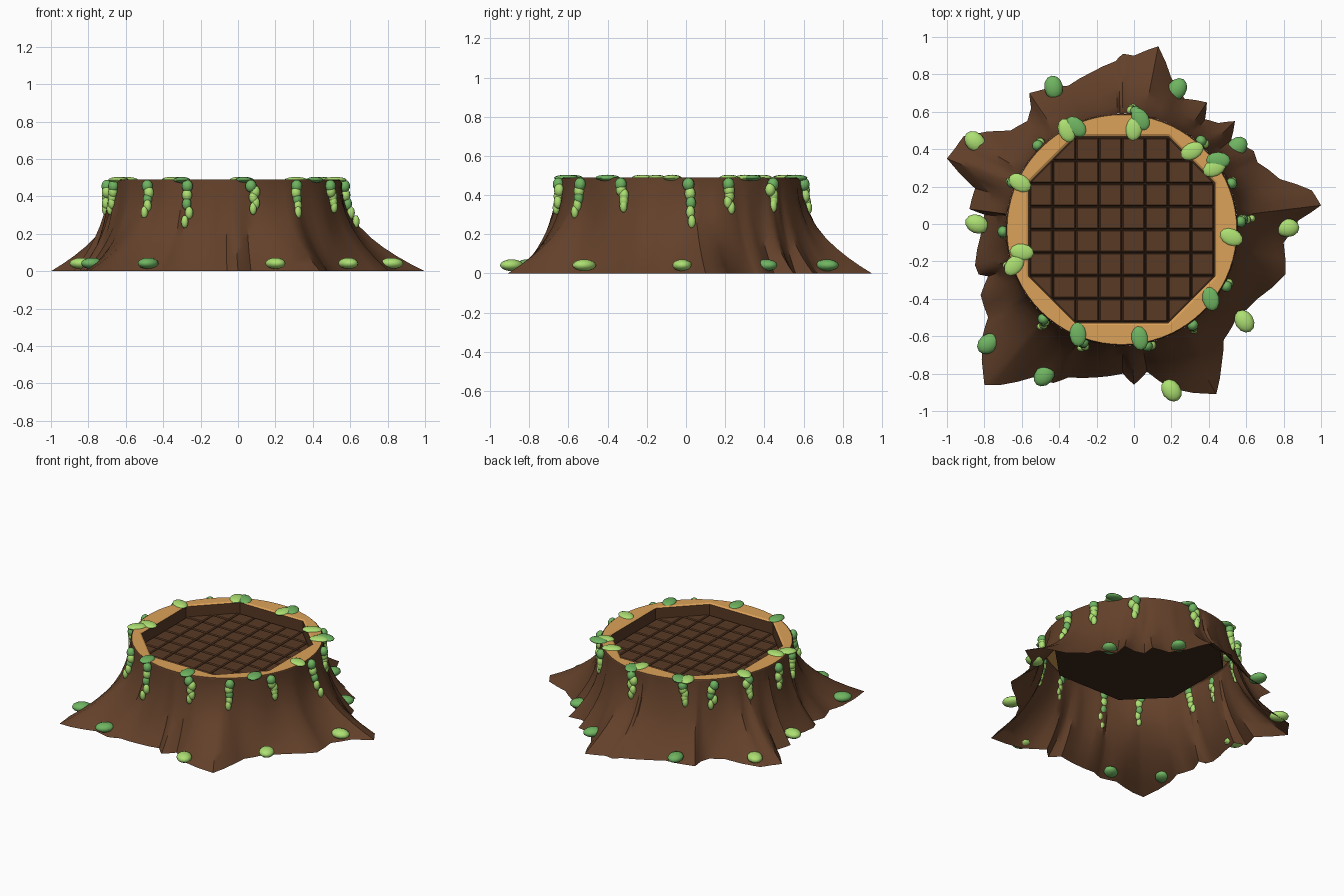
import bpy, bmesh, math, random
from mathutils import Matrix, Vector

if "Cube" in bpy.data.objects:
    bpy.data.objects.remove(bpy.data.objects["Cube"])

random.seed(4)
CX, CY = -0.065, -0.03          # trunk axis
TOP, R_TOP = 0.485, 0.62
CELL = 0.1232                   # floor tile pitch


def mat(name, r, g, b):
    m = bpy.data.materials.new(name)
    m.diffuse_color = (r, g, b, 1)
    m.use_nodes = True
    m.node_tree.nodes["Principled BSDF"].inputs["Base Color"].default_value = m.diffuse_color
    return m


BARK = mat("bark brown", 0.125, 0.052, 0.023)
WOOD = mat("cut wood tan", 0.72, 0.36, 0.10)
TILE = mat("tile brown", 0.10, 0.042, 0.018)
DARK = mat("gap dark brown", 0.045, 0.021, 0.010)
LIGHT = mat("light moss", 0.42, 0.75, 0.17)
GREEN = mat("dark moss", 0.16, 0.46, 0.12)


def finish(bm, name, mats, angle=None):
    me = bpy.data.meshes.new(name)
    bm.normal_update()
    bm.to_mesh(me)
    bm.free()
    ob = bpy.data.objects.new(name, me)
    bpy.context.collection.objects.link(ob)
    for m in mats:
        me.materials.append(m)
    if angle:
        bpy.ops.object.select_all(action='DESELECT')
        ob.select_set(True)
        bpy.context.view_layer.objects.active = ob
        bpy.ops.object.shade_smooth_by_angle(angle=math.radians(angle))
    return ob


def loft(rings, bm):
    """Join closed rings of points with quads."""
    vr = [[bm.verts.new(p) for p in ring] for ring in rings]
    n = len(vr[0])
    faces = []
    for a, b in zip(vr, vr[1:]):
        faces.append([bm.faces.new((a[i], a[(i + 1) % n], b[(i + 1) % n], b[i])) for i in range(n)])
    return vr, faces


# Outline of the roots on the ground
OUTLINE = [
    (1.0, .10), (.95, .18), (.78, .24), (.66, .33), (.64, .39), (.52, .45), (.54, .55), (.45, .54),
    (.38, .56), (.39, .65), (.27, .67), (.20, .78), (.13, .95), (0, .90), (-.06, .91), (-.10, .87),
    (-.23, .81), (-.35, .74), (-.56, .70), (-.55, .62), (-.57, .55), (-.66, .50), (-.91, .47),
    (-.96, .40), (-1.0, .35), (-.85, .19), (-.88, .08), (-.80, .05), (-.82, -.06), (-.85, -.22),
    (-.83, -.27), (-.78, -.28), (-.82, -.38), (-.78, -.50), (-.81, -.60), (-.80, -.86), (-.71, -.86),
    (-.54, -.82), (-.43, -.85), (-.35, -.82), (-.20, -.82), (-.06, -.80), (0, -.86), (.07, -.79),
    (.20, -.88), (.44, -.91), (.47, -.74), (.48, -.62), (.55, -.50), (.66, -.40), (.81, -.27),
    (.80, -.10), (.88, .02)]
polar = sorted((math.atan2(y - CY, x - CX) % math.tau, math.hypot(x - CX, y - CY)) for x, y in OUTLINE)


def root_radius(a):
    a %= math.tau
    pts = [(polar[-1][0] - math.tau, polar[-1][1])] + polar + [(polar[0][0] + math.tau, polar[0][1])]
    for (a0, r0), (a1, r1) in zip(pts, pts[1:]):
        if a0 <= a <= a1:
            return r0 + (r1 - r0) * (a - a0) / max(a1 - a0, 1e-6)


def at(a, r, z):
    return Vector((CX + r * math.cos(a), CY + r * math.sin(a), z))


def bark_point(a, z, out=0.0):
    f = max(0, 1 - z / TOP) ** 2.3
    return at(a, R_TOP + (root_radius(a) - R_TOP) * f + out, z)


# Bark skirt: open sheet flaring into roots
angles = []
for i, (a, r) in enumerate(polar):
    nxt = polar[(i + 1) % len(polar)][0] + (math.tau if i + 1 == len(polar) else 0)
    angles += [a, (a + nxt) / 2]
ripple = [random.uniform(-.004, .018) for _ in angles]
bm = bmesh.new()
levels = [0, .04, .08, .13, .18, .24, .31, .39, .46, TOP]
loft([[bark_point(a, z, w * 4 * (z / TOP) * (1 - z / TOP)) for a, w in zip(angles, ripple)]
      for z in levels], bm)
finish(bm, "bark_skirt", [BARK], 40)


# Cut wood rim with the octagonal pit wall
def oct_radius(a, grow=0.0):
    c, s = abs(math.cos(a)), abs(math.sin(a))
    side, cut = CELL * 4.05 + grow, CELL * 6.07 + grow * 1.41
    return min(side / max(c, 1e-6), side / max(s, 1e-6), cut / (c + s))


corner = math.atan2(2.02, 4.05)
ring = sorted([i * math.tau / 72 for i in range(72)] +
              [q * math.pi / 2 + s * corner for q in range(4) for s in (1, -1)],
              key=lambda a: a % math.tau)
FLOOR = 0.395
bm = bmesh.new()
_, strips = loft([
    [at(a, R_TOP, TOP - .005) for a in ring],
    [at(a, R_TOP - .006, .490) for a in ring],
    [at(a, oct_radius(a, .012), .490) for a in ring],
    [at(a, oct_radius(a), .483) for a in ring],
    [at(a, oct_radius(a), FLOOR) for a in ring]], bm)
for f in strips[0] + strips[3]:
    f.material_index = 1
finish(bm, "wood_rim", [WOOD, TILE], 30)

# Dark pit floor under the tiles
bm = bmesh.new()
bm.faces.new([bm.verts.new(at(a, oct_radius(a), FLOOR)) for a in ring])
finish(bm, "pit_floor", [DARK])

# Floor tiles: bevelled blocks, with triangles along the cut corners
bm = bmesh.new()
SQUARE = ((-1, -1), (1, -1), (1, 1), (-1, 1))
for i in range(8):
    for j in range(8):
        u, v = i - 3.5, j - 3.5
        if abs(u) + abs(v) > 6.1:
            continue
        shape = SQUARE
        if abs(u) + abs(v) > 5.1:   # drop the corner pointing away from the middle
            out = (math.copysign(1, u), math.copysign(1, v))
            shape = [c for c in SQUARE if c != out]
        h = CELL / 2 - .002
        rings = [[(CX + u * CELL + sx * half, CY + v * CELL + sy * half, z) for sx, sy in shape]
                 for half, z in ((h, FLOOR), (h, FLOOR + .011), (h - .006, FLOOR + .017))]
        vr, _ = loft(rings, bm)
        bm.faces.new(vr[-1])
finish(bm, "floor_tiles", [TILE])


# Moss: squashed spheres
def blob(bm, pos, size, turn, mi):
    m = (Matrix.Translation(pos) @ Matrix.Rotation(turn, 4, 'Z') @ Matrix.Diagonal((*size, 1)))
    new = bmesh.ops.create_uvsphere(bm, u_segments=12, v_segments=8, radius=1, matrix=m)
    for f in {f for v in new['verts'] for f in v.link_faces}:
        f.material_index = mi


# Ground moss pads (x, y, colour)
bm = bmesh.new()
for x, y, c in [(-.43, .73, 1), (.23, .72, 1), (.55, .41, 1), (-.85, .44, 0), (-.84, 0, 0), (-.78, -.64, 1),
                (-.48, -.81, 1), (.20, -.89, 0), (.59, -.52, 0), (.82, -.02, 0)]:
    blob(bm, (x, y, .042), (.064, .050, .030), math.atan2(y, x) + random.uniform(-.4, .4), c)
finish(bm, "ground_moss", [LIGHT, GREEN], 60)

# Rim moss pads
bm = bmesh.new()
for x, y, c in [(-.31, .52, 1), (-.36, .50, 0), (.035, .56, 1), (.0, .51, 0), (.31, .39, 0), (.43, .30, 0),
                (.45, .34, 1), (-.61, .22, 0), (-.60, -.15, 0), (-.64, -.22, 0), (-.30, -.59, 1),
                (.03, -.61, 1), (.41, -.40, 1), (.52, -.07, 0)]:
    blob(bm, (x, y, .488), (.065, .045, .016), math.atan2(y - CY, x - CX) + random.uniform(-.7, .7), c)
finish(bm, "rim_moss", [LIGHT, GREEN], 60)

# Hanging vines (x, y, lowest z): chains of shrinking blobs down the bark
bm = bmesh.new()
for x, y, low in [(-.28, -.68, .24), (.09, -.69, .31), (.33, -.58, .29), (.53, -.34, .32), (.62, .02, .24),
                  (.53, .22, .31), (.37, .44, .32), (.0, .63, .31), (-.37, .55, .32), (-.52, .44, .30),
                  (-.69, .25, .33), (-.73, -.04, .31), (-.70, -.24, .31), (-.48, -.52, .29)]:
    a = math.atan2(y - CY, x - CX)
    for k in range(5):
        t = k / 4
        z = .455 + (low + .025 - .455) * t
        s = .034 - .012 * t
        colour = 1 if k == 0 or (k == 2 and low < .31) else 0
        blob(bm, bark_point(a + random.uniform(-.02, .02), z, .016), (s * .85, s * .9, .034), a, colour)
finish(bm, "hanging_vines", [LIGHT, GREEN], 60)
